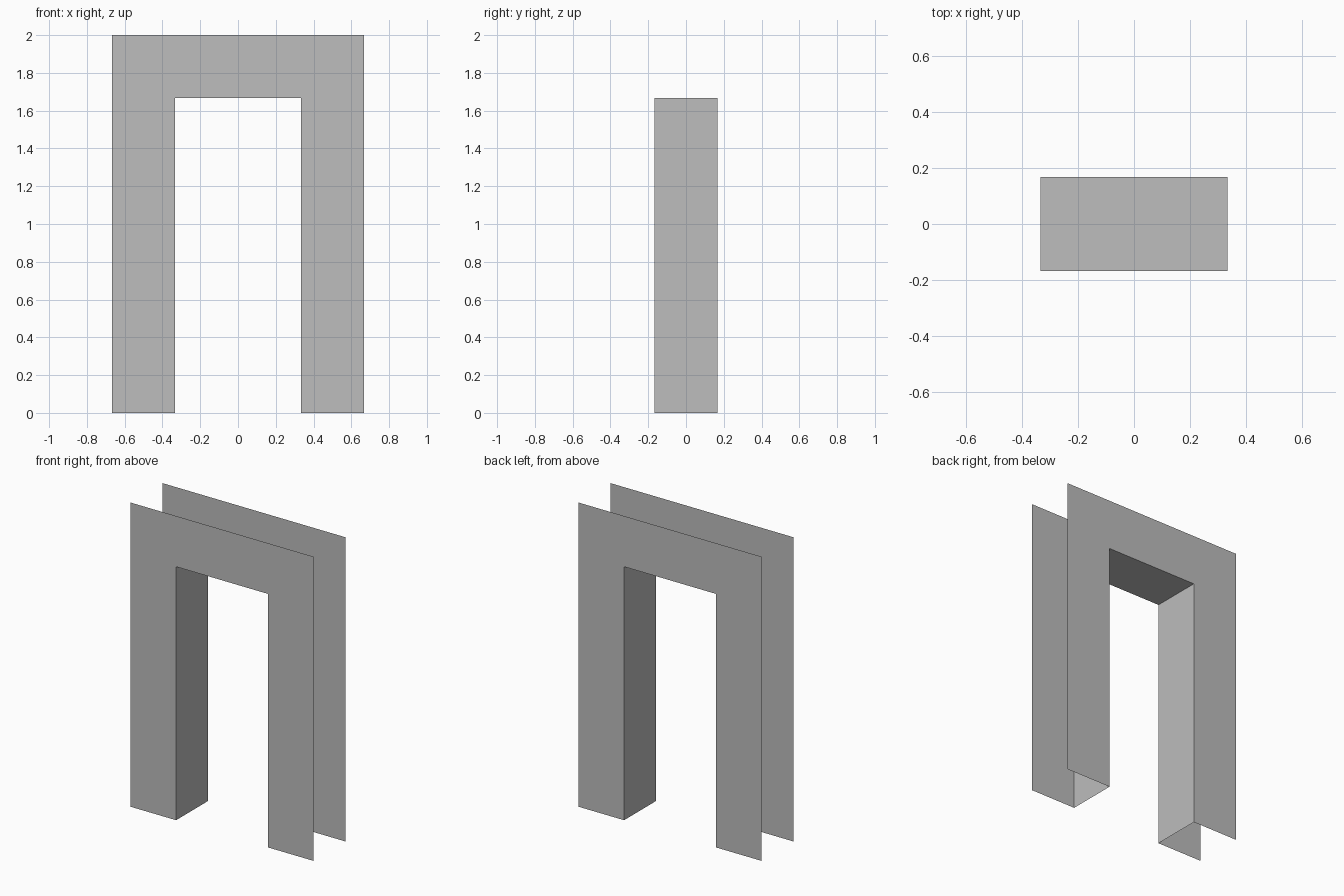
import bpy
import bmesh

if "Cube" in bpy.data.objects:
    bpy.data.objects.remove(bpy.data.objects["Cube"])

OUTER, INNER = 2 / 3, 1 / 3      # half widths of the arch and its opening
TOP, LINTEL = 2.0, 5 / 3         # heights of the arch and its opening
DEPTH = 1 / 6                    # half depth

grey = bpy.data.materials.new("mid grey")
grey.diffuse_color = (0.51, 0.51, 0.51, 1)
grey.use_nodes = True
grey.node_tree.nodes["Principled BSDF"].inputs["Base Color"].default_value = grey.diffuse_color

# Arch outline, anticlockwise seen from the front
outline = [(-OUTER, 0), (-INNER, 0), (-INNER, LINTEL), (INNER, LINTEL),
           (INNER, 0), (OUTER, 0), (OUTER, TOP), (-OUTER, TOP)]

bm = bmesh.new()
front = [bm.verts.new((x, -DEPTH, z)) for x, z in outline]
back = [bm.verts.new((x, DEPTH, z)) for x, z in outline]

# Front and back panels
bm.faces.new(front)
bm.faces.new(back[::-1])

# Lining of the opening: two jambs and the lintel underside (outside stays open)
for i in (1, 2, 3):
    bm.faces.new((front[i + 1], front[i], back[i], back[i + 1]))

mesh = bpy.data.meshes.new("archway")
bm.to_mesh(mesh)
bm.free()
mesh.materials.append(grey)
archway = bpy.data.objects.new("archway", mesh)
bpy.context.collection.objects.link(archway)
